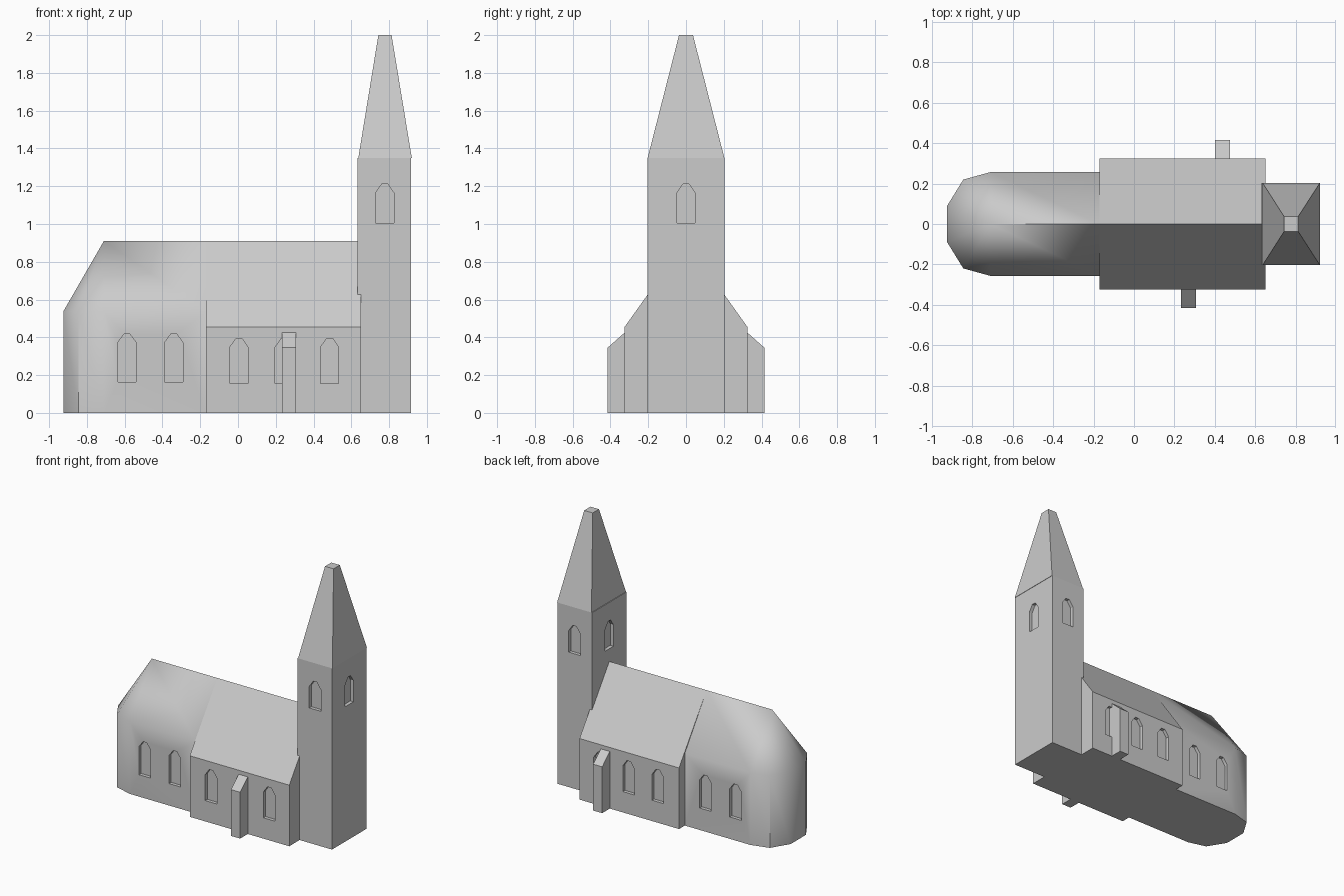
import bpy, bmesh, math
from mathutils import Matrix

if "Cube" in bpy.data.objects:
    bpy.data.objects.remove(bpy.data.objects["Cube"])

stone = bpy.data.materials.new("light grey stone")
stone.diffuse_color = (0.6, 0.6, 0.6, 1)
stone.use_nodes = True
stone.node_tree.nodes["Principled BSDF"].inputs["Base Color"].default_value = stone.diffuse_color


def make(name, verts, faces):
    me = bpy.data.meshes.new(name)
    me.from_pydata(verts, [], faces)
    bm = bmesh.new()
    bm.from_mesh(me)
    bmesh.ops.recalc_face_normals(bm, faces=bm.faces)
    bm.to_mesh(me)
    bm.free()
    me.materials.append(stone)
    ob = bpy.data.objects.new(name, me)
    bpy.context.collection.objects.link(ob)
    return ob


def loft(name, *rings):
    """Closed solid through rings with equal point counts."""
    n = len(rings[0])
    verts = [p for r in rings for p in r]
    faces = [tuple(range(n)), tuple(range(len(verts) - n, len(verts)))]
    for k in range(len(rings) - 1):
        for i in range(n):
            j = (i + 1) % n
            faces.append((k * n + i, k * n + j, (k + 1) * n + j, (k + 1) * n + i))
    return make(name, verts, faces)


def extrude_x(name, profile, x0, x1):
    return loft(name, [(x0, y, z) for y, z in profile], [(x1, y, z) for y, z in profile])


def rect(x0, x1, y, z):
    return [(x0, -y, z), (x1, -y, z), (x1, y, z), (x0, y, z)]


def cut_window(target, centre, angle, wall, z0, z1, z2, depth=0.025):
    """Pointed recess in the wall facing -y, turned by angle about the centre."""
    h = 0.048
    shape = [(-h, z0), (h, z0), (h, z1), (0.015, z2), (-0.015, z2), (-h, z1)]
    cutter = loft("window_cutter", [(x, -wall + depth, z) for x, z in shape],
                  [(x, -wall - 0.05, z) for x, z in shape])
    cutter.data.transform(Matrix.Translation((centre[0], centre[1], 0))
                          @ Matrix.Rotation(angle, 4, 'Z'))
    mod = target.modifiers.new("window", 'BOOLEAN')
    mod.operation, mod.solver, mod.object = 'DIFFERENCE', 'EXACT', cutter
    bpy.context.view_layer.objects.active = target
    bpy.ops.object.modifier_apply(modifier=mod.name)
    bpy.data.objects.remove(cutter)


RIDGE, JOIN = 0.91, -0.17

# Choir with rounded apse and hipped roof
half = [(JOIN, -0.257), (-0.71, -0.257), (-0.845, -0.22), (-0.925, -0.09)]
plan = half + [(x, -y) for x, y in reversed(half)]
n = len(plan)
verts = [(x, y, 0) for x, y in plan] + [(x, y, 0.537) for x, y in plan]
verts += [(JOIN, 0, RIDGE), (-0.71, 0, RIDGE)]
a, b = 2 * n, 2 * n + 1
faces = [tuple(range(n))]
faces += [(i, i + 1, n + i + 1, n + i) for i in range(n - 1)]
faces += [(n - 1, 0, n, a, 2 * n - 1), (n, n + 1, b, a), (2 * n - 2, 2 * n - 1, a, b)]
faces += [(n + i, n + i + 1, b) for i in range(1, n - 2)]
choir = make("choir", verts, faces)

# Wider nave
nave = extrude_x("nave", [(-0.325, 0), (0.325, 0), (0.325, 0.455), (0, RIDGE), (-0.325, 0.455)],
                 JOIN, 0.65)

# Tower and blunt spire
tower = loft("tower", rect(0.632, 0.917, 0.203, 0), rect(0.632, 0.917, 0.203, 1.35))
loft("spire", rect(0.637, 0.92, 0.203, 1.35), rect(0.743, 0.813, 0.037, 2.0))

# Buttresses, one on each side
for name, s, x0, x1 in (("front_buttress", -1, 0.232, 0.308), ("back_buttress", 1, 0.4, 0.475)):
    extrude_x(name, [(s * y, z) for y, z in ((0.29, 0), (0.415, 0), (0.415, 0.345), (0.29, 0.456))],
              x0, x1)

# Windows
for turn in (0, math.pi):
    for x in (-0.588, -0.34):
        cut_window(choir, (x, 0), turn, 0.257, 0.163, 0.373, 0.418)
    for x in (0.005, 0.245, 0.485):
        cut_window(nave, (x, 0), turn, 0.325, 0.155, 0.348, 0.395)
    cut_window(tower, (0.777, 0), turn, 0.203, 1.005, 1.165, 1.213)
    cut_window(tower, (0.7745, 0), turn + math.pi / 2, 0.1425, 1.005, 1.165, 1.213)

# Soft shading round the apse
bpy.ops.object.select_all(action='DESELECT')
choir.select_set(True)
bpy.context.view_layer.objects.active = choir
bpy.ops.object.shade_smooth_by_angle(angle=math.radians(40))
